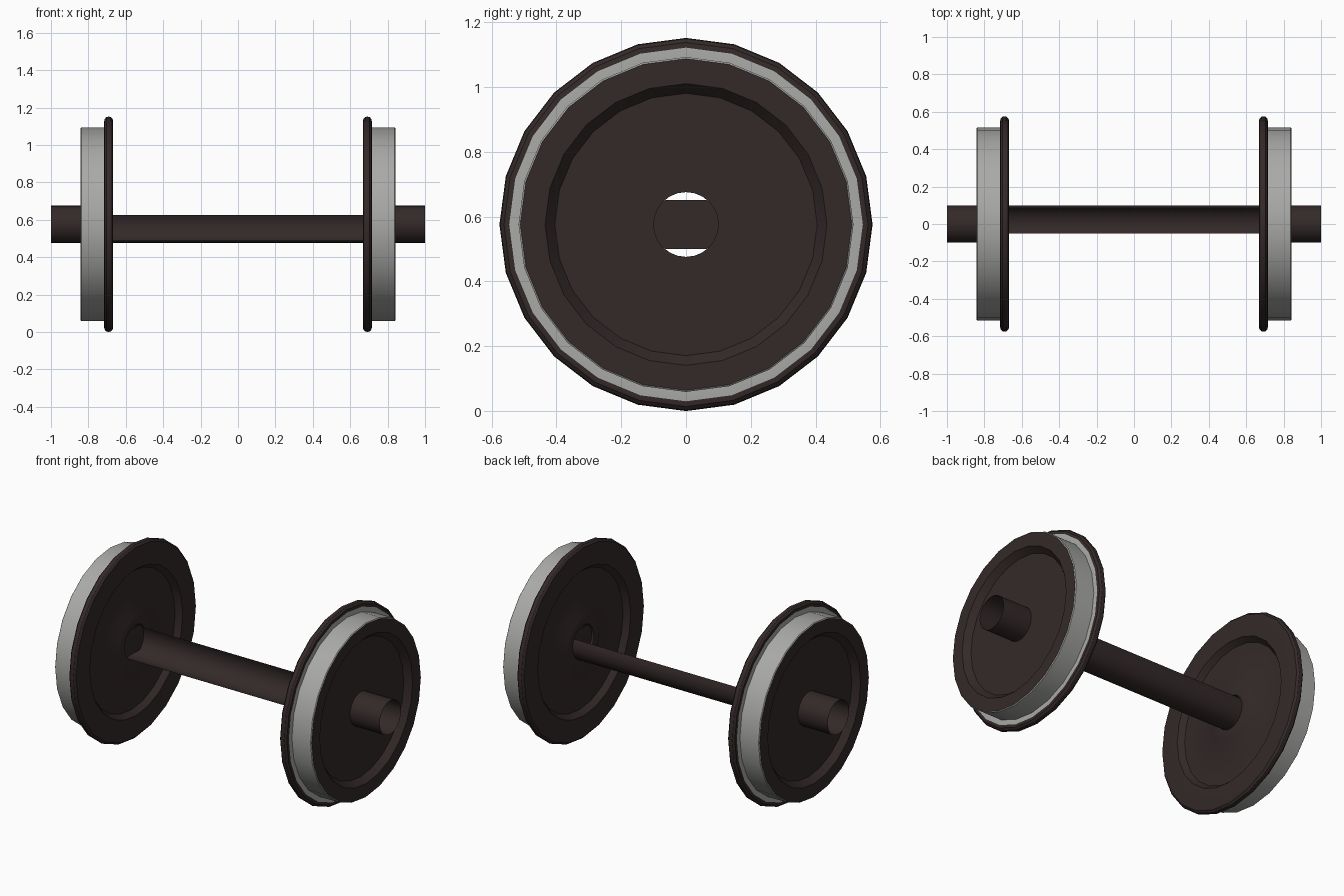
import bpy, bmesh, math

if "Cube" in bpy.data.objects:
    bpy.data.objects.remove(bpy.data.objects["Cube"])

SIDES = 24
CENTRE = 0.576      # wheel centre height


def material(name, colour):
    m = bpy.data.materials.new(name)
    m.diffuse_color = (*colour, 1)
    m.use_nodes = True
    m.node_tree.nodes["Principled BSDF"].inputs["Base Color"].default_value = m.diffuse_color
    return m


BROWN = material("dark_brown", (0.034, 0.022, 0.022))
STEEL = material("bare_steel", (0.40, 0.40, 0.39))


def finish(name, bm, side=1):
    """Turn bmesh into an object; side -1 turns it half round the z axis."""
    mesh = bpy.data.meshes.new(name)
    for v in bm.verts:
        v.co = (v.co.x * side, v.co.y * side, v.co.z + CENTRE)
    bm.to_mesh(mesh)
    bm.free()
    mesh.materials.append(BROWN)
    mesh.materials.append(STEEL)
    ob = bpy.data.objects.new(name, mesh)
    bpy.context.collection.objects.link(ob)
    bpy.ops.object.select_all(action='DESELECT')
    ob.select_set(True)
    bpy.context.view_layer.objects.active = ob
    bpy.ops.object.shade_smooth_by_angle(angle=math.radians(32))


def lathe(name, profile, side=1, steel=(), first=0, count=SIDES):
    """Spin (x, radius) points about the x axis, from step first over count steps."""
    bm = bmesh.new()
    rings = []
    closed = count == SIDES
    for k in range(count if closed else count + 1):
        a = math.tau * (first + k) / SIDES
        rings.append([bm.verts.new((x, r * math.cos(a), r * math.sin(a))) for x, r in profile])
    for k in range(count):
        p, q = rings[k], rings[(k + 1) % len(rings)]
        for i in range(len(profile) - 1):
            f = bm.faces.new((p[i], p[i + 1], q[i + 1], q[i]))
            f.material_index = 1 if i in steel else 0
    finish(name, bm, side)


# wheel section from the outer hub, over tread and flange, to the inner hub
wheel = [(0.805, 0.10), (0.805, 0.405), (0.842, 0.435), (0.842, 0.512),
         (0.838, 0.517), (0.716, 0.517), (0.716, 0.546),
         (0.714, 0.562), (0.704, 0.573), (0.692, 0.576), (0.680, 0.573),
         (0.670, 0.562), (0.668, 0.546), (0.668, 0.435), (0.700, 0.41),
         (0.700, 0.20), (0.675, 0.15), (0.675, 0.10)]

for side, label in ((1, "right"), (-1, "left")):
    lathe(label + "_wheel", wheel, side, steel=(3, 4, 5))
    # open axle stub passing through the hub
    lathe(label + "_axle_stub", [(1.0, 0.10), (0.675, 0.10)], side)
    # flat plate across the hub bore, open above and below
    bm = bmesh.new()
    w = 0.064
    outline = [(0.1, 0), (0.0966, 0.026), (0.0866, 0.05), (0.0707, 0.0707), (w, 0.075)]
    pts = outline + [(-y, z) for y, z in outline[::-1]]
    pts += [(y, -z) for y, z in pts[::-1] if z]
    bm.faces.new([bm.verts.new((0.69, y, z)) for y, z in pts])
    finish(label + "_hub_plate", bm, side)

# axle: open shell, gap towards the upper front
lathe("axle", [(0.69, 0.10), (-0.69, 0.10)], first=-8, count=10)
